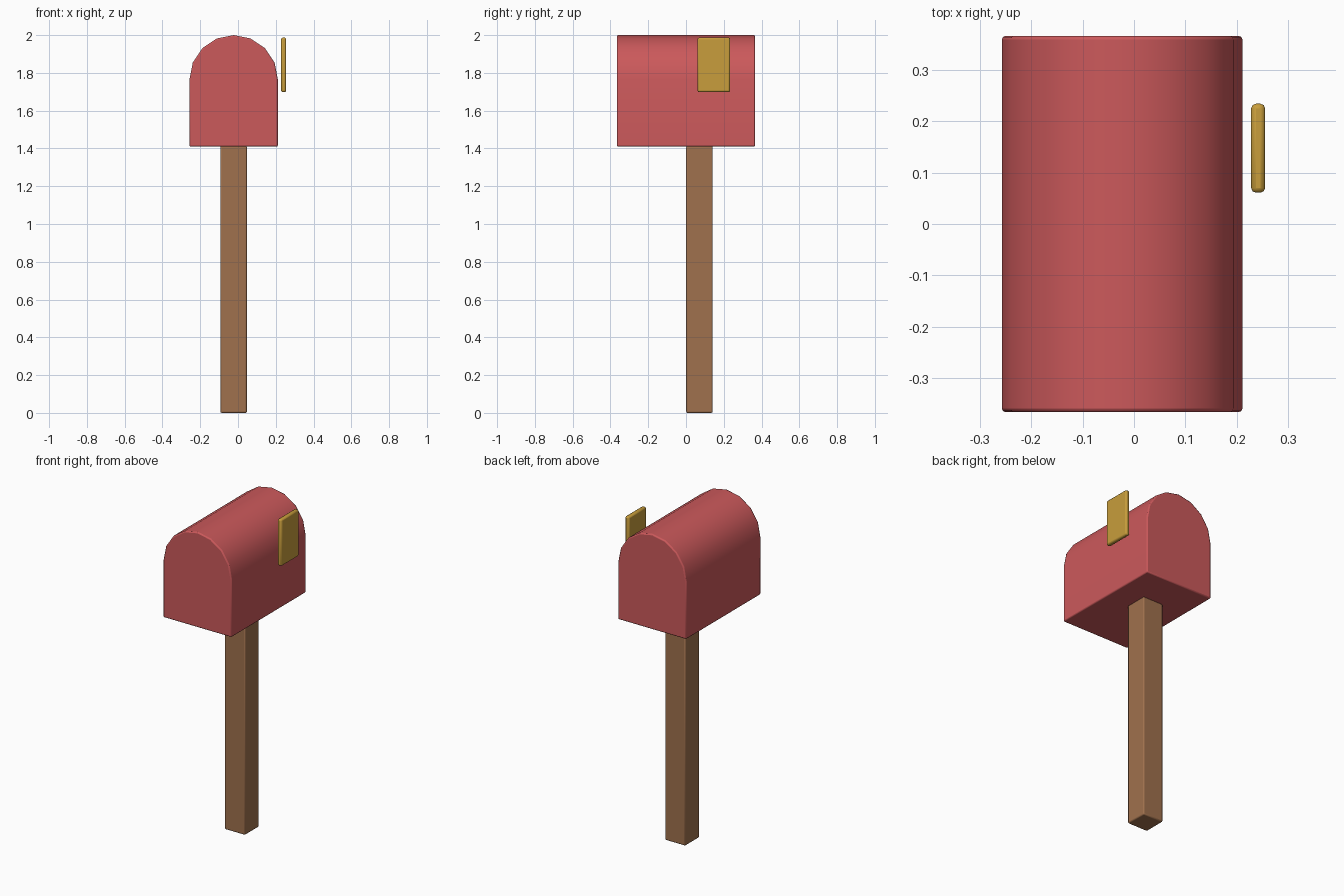
import bpy, bmesh, math

if "Cube" in bpy.data.objects:
    bpy.data.objects.remove(bpy.data.objects["Cube"])


def make_material(name, rgb):
    mat = bpy.data.materials.new(name)
    mat.diffuse_color = (*rgb, 1)
    mat.use_nodes = True
    mat.node_tree.nodes["Principled BSDF"].inputs["Base Color"].default_value = mat.diffuse_color
    return mat


red = make_material("red paint", (0.60, 0.10, 0.105))
wood = make_material("brown wood", (0.35, 0.165, 0.075))
gold = make_material("yellow paint", (0.58, 0.34, 0.045))


def finish(obj, mat, width):
    """Soften the edges, colour and smooth a part."""
    obj.data.materials.append(mat)
    bevel = obj.modifiers.new("soft edges", 'BEVEL')
    bevel.width = width
    bevel.segments = 2
    bevel.limit_method = 'ANGLE'
    bevel.angle_limit = math.radians(40)
    bpy.ops.object.select_all(action='DESELECT')
    obj.select_set(True)
    bpy.context.view_layer.objects.active = obj
    bpy.ops.object.shade_smooth_by_angle(angle=math.radians(35))


def extruded(name, profile, y0, y1, mat, width):
    """Solid made by sweeping an (x, z) outline along y."""
    bm = bmesh.new()
    face = bm.faces.new([bm.verts.new((x, y0, z)) for x, z in profile])
    swept = bmesh.ops.extrude_face_region(bm, geom=[face])["geom"]
    verts = [v for v in swept if isinstance(v, bmesh.types.BMVert)]
    bmesh.ops.translate(bm, verts=verts, vec=(0, y1 - y0, 0))
    bmesh.ops.recalc_face_normals(bm, faces=bm.faces)
    mesh = bpy.data.meshes.new(name)
    bm.to_mesh(mesh)
    bm.free()
    obj = bpy.data.objects.new(name, mesh)
    bpy.context.collection.objects.link(obj)
    finish(obj, mat, width)


def rectangle(x0, x1, z0, z1):
    return [(x0, z0), (x1, z0), (x1, z1), (x0, z1)]


# Letter box: straight sides under a half-round roof of eight facets
cx, spring, radius = -0.023, 1.766, 0.234
arch = [(cx + radius * math.cos(math.pi * i / 8),
         spring + radius * math.sin(math.pi * i / 8)) for i in range(9)]
outline = [(cx - radius, 1.41), (cx + radius, 1.41)] + arch
extruded("letter_box", outline, -0.366, 0.366, red, 0.007)

# Square post
extruded("post", rectangle(-0.093, 0.047, 0, 1.412), 0.001, 0.141, wood, 0.007)

# Signal flag beside the box
extruded("signal_flag", rectangle(0.228, 0.255, 1.698, 1.987), 0.061, 0.234, gold, 0.009)
